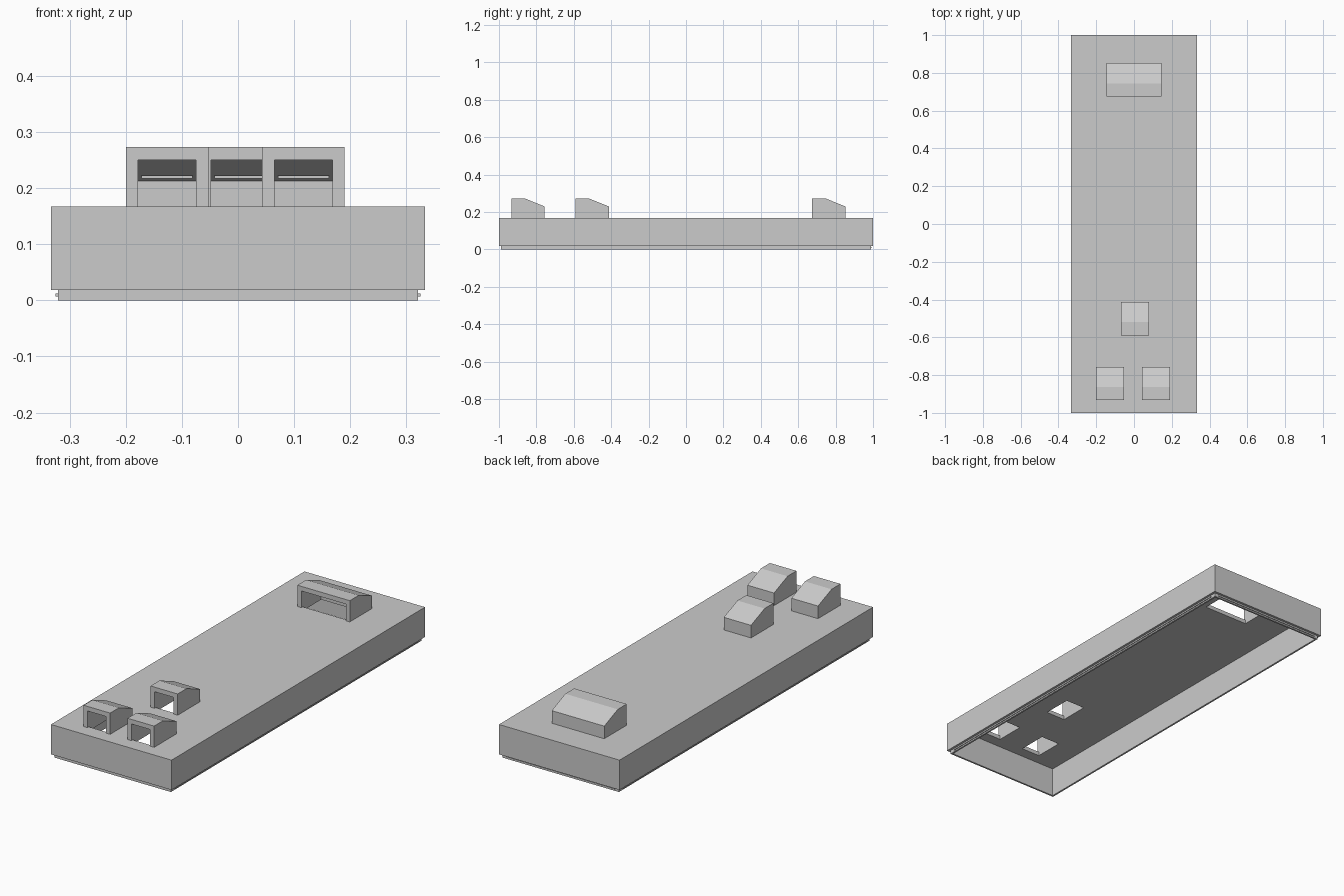
import bpy
import bmesh

cube = bpy.data.objects.get("Cube")
if cube:
    bpy.data.objects.remove(cube, do_unlink=True)

grey = bpy.data.materials.new("light_grey")
grey.use_nodes = True
colour = (0.6, 0.6, 0.6, 1)
grey.diffuse_color = colour
grey.node_tree.nodes["Principled BSDF"].inputs["Base Color"].default_value = colour


def prism(name, profile, x0, x1):
    """Extrude a (y, z) profile along x."""
    bm = bmesh.new()
    face = bm.faces.new([bm.verts.new((x0, y, z)) for y, z in profile])
    ext = bmesh.ops.extrude_face_region(bm, geom=[face])
    moved = [v for v in ext["geom"] if isinstance(v, bmesh.types.BMVert)]
    bmesh.ops.translate(bm, verts=moved, vec=(x1 - x0, 0, 0))
    bmesh.ops.recalc_face_normals(bm, faces=bm.faces[:])
    mesh = bpy.data.meshes.new(name)
    bm.to_mesh(mesh)
    bm.free()
    mesh.materials.append(grey)
    obj = bpy.data.objects.new(name, mesh)
    bpy.context.collection.objects.link(obj)
    return obj


def box(name, x0, x1, y0, y1, z0, z1):
    return prism(name, [(y0, z0), (y1, z0), (y1, z1), (y0, z1)], x0, x1)


def cut(obj, cutters):
    """Subtract the cutters from the object, then remove them."""
    for cutter in cutters:
        cutter.hide_render = True
        mod = obj.modifiers.new("cut", 'BOOLEAN')
        mod.operation = 'DIFFERENCE'
        mod.solver = 'EXACT'
        mod.object = cutter
    graph = bpy.context.evaluated_depsgraph_get()
    mesh = bpy.data.meshes.new_from_object(obj.evaluated_get(graph))
    obj.modifiers.clear()
    obj.data = mesh
    for cutter in cutters:
        bpy.data.objects.remove(cutter, do_unlink=True)


W, L = 0.333, 1.0          # half width and half length
TOP, BASE = 0.167, 0.018   # lid top and bottom of the outer wall
IN = 0.021                 # wall thickness

# Vent hoods: left edge, right edge, front edge
hoods = {
    "front_right_hood": (-0.2, -0.053, -0.933),
    "front_left_hood": (0.043, 0.19, -0.933),
    "middle_hood": (-0.07, 0.08, -0.59),
    "back_hood": (-0.145, 0.145, 0.675),
}
outer = [(0, TOP), (0, 0.273), (0.07, 0.273), (0.177, 0.23), (0.177, TOP)]
inner = [(-0.02, 0.1), (-0.02, 0.25), (0.065, 0.25), (0.157, 0.213), (0.157, 0.1)]
holes = []
for name, (x0, x1, y) in hoods.items():
    a, b = x0 + 0.022, x1 - 0.022
    hood = prism(name, [(y + p, z) for p, z in outer], x0, x1)
    cut(hood, [prism("void", [(y + p, z) for p, z in inner], a, b)])
    box(name + "_inner_bar", a + 0.006, b - 0.006, y + 0.127, y + 0.148, 0.217, 0.222)
    holes.append(box("hole", a, b, y + 0.01, y + 0.157, 0.1, 0.2))

# Hollow lid, open underneath and through the hoods
lid = box("lid_shell", -W, W, -L, L, BASE, TOP)
cavity = box("cavity", -W + IN, W - IN, -L + IN, L - IN, -0.1, TOP - 0.02)
cut(lid, [cavity] + holes)

# Thin locating lip below the wall
lip = box("locating_lip", -0.321, 0.321, -0.988, 0.988, 0, BASE)
cut(lip, [box("lip_void", -W + IN, W - IN, -L + IN, L - IN, -0.1, 0.1)])

# Snap ridges on the lip
for side, s in (("left", 1), ("right", -1)):
    xs = sorted((s * 0.32, s * 0.325))
    box(side + "_snap_ridge", xs[0], xs[1], -0.96, 0.96, 0.007, 0.012)
box("back_snap_ridge", -0.3, 0.3, 0.987, 0.992, 0.007, 0.012)
